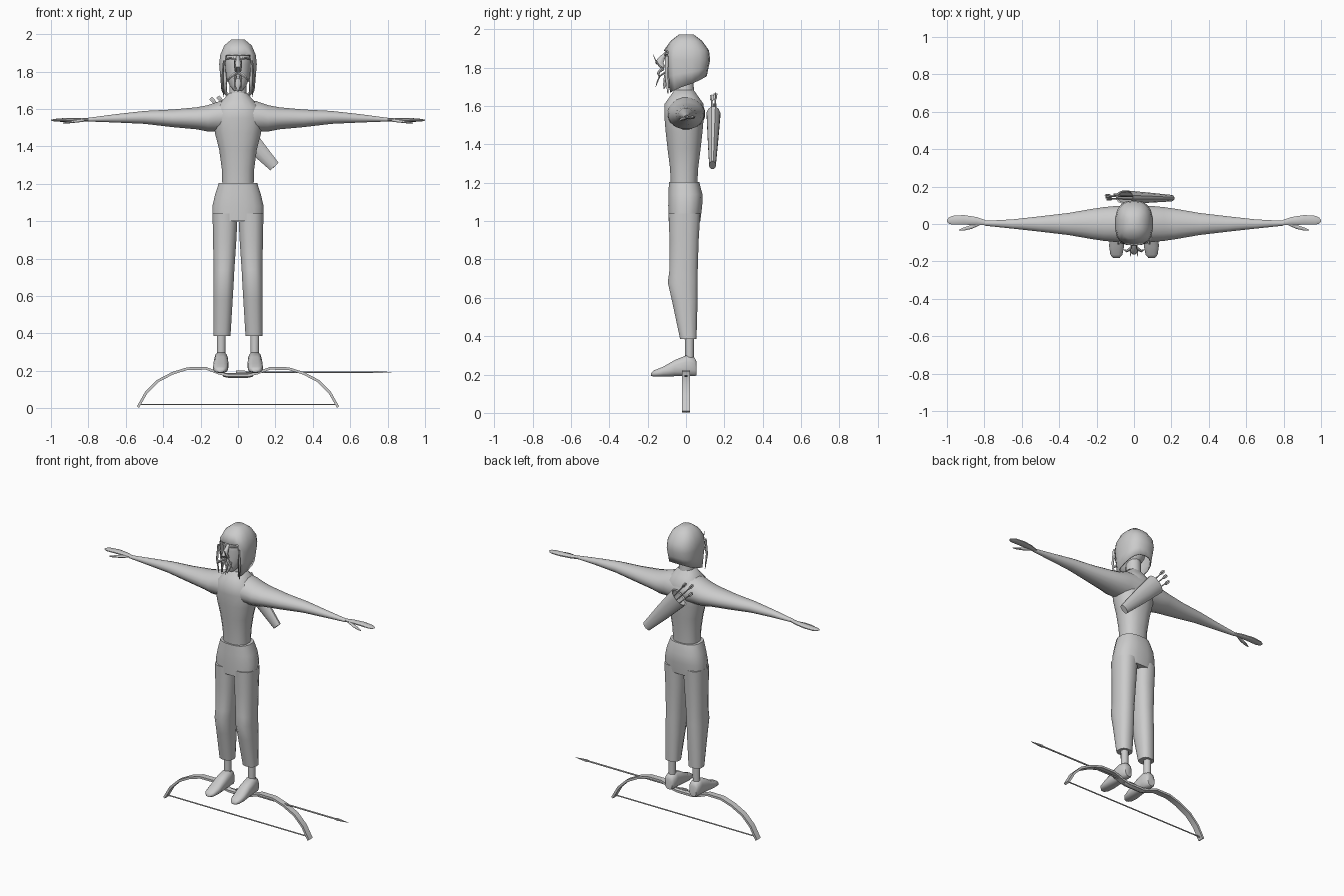
import bpy, bmesh, math
from mathutils import Vector

grey = bpy.data.materials.new("plain grey")
grey.diffuse_color = (0.6, 0.6, 0.6, 1)


def finish(name, bm, mirror=False, angle=50):
    bmesh.ops.recalc_face_normals(bm, faces=bm.faces)
    me = bpy.data.meshes.new(name)
    bm.to_mesh(me)
    bm.free()
    ob = bpy.data.objects.new(name, me)
    bpy.context.collection.objects.link(ob)
    me.materials.append(grey)
    if mirror:
        m = ob.modifiers.new("mirror", 'MIRROR')
        m.use_clip = False
        m.use_mirror_merge = False
    bpy.ops.object.select_all(action='DESELECT')
    ob.select_set(True)
    bpy.context.view_layer.objects.active = ob
    bpy.ops.object.shade_smooth_by_angle(angle=math.radians(angle))
    return ob


def spow(v, p):
    return math.copysign(abs(v) ** p, v)


def sweep(name, rings, up, n=16, axis=None, power=1.0, mirror=False, angle=50):
    """Closed loft through rings of (x, y, z, half_width, half_depth along up)."""
    bm = bmesh.new()
    pts = [Vector(r[:3]) for r in rings]
    up = Vector(up)
    loops = []
    for i, r in enumerate(rings):
        t = Vector(axis) if axis else pts[min(i + 1, len(pts) - 1)] - pts[max(i - 1, 0)]
        side = up.cross(t).normalized()
        top = t.cross(side).normalized()
        loop = []
        for k in range(n):
            a = 2 * math.pi * (k + 0.5) / n
            loop.append(bm.verts.new(pts[i] + side * r[3] * spow(math.cos(a), power)
                                     + top * r[4] * spow(math.sin(a), power)))
        loops.append(loop)
    for a, b in zip(loops, loops[1:]):
        for k in range(n):
            bm.faces.new((a[k], a[(k + 1) % n], b[(k + 1) % n], b[k]))
    bm.faces.new(loops[0])
    bm.faces.new(loops[-1])
    return finish(name, bm, mirror, angle)


X, Y, Z = (1, 0, 0), (0, 1, 0), (0, 0, 1)

# Shirt: torso and sleeves
sweep("torso", [(0, -.01, 1.19, .085, .07), (0, -.01, 1.28, .088, .075), (0, -.01, 1.38, .102, .088),
                (0, -.01, 1.47, .125, .098), (0, -.01, 1.55, .135, .105), (0, -.01, 1.61, .118, .104),
                (0, -.01, 1.65, .08, .075), (0, -.01, 1.685, .05, .05)], Y, axis=Z, power=.85)
sweep("arm", [(0, 0, 1.56, .1, .1), (.1, 0, 1.56, .098, .083), (.16, 0, 1.55, .092, .072),
              (.22, 0, 1.55, .083, .06), (.35, 0, 1.55, .06, .048), (.5, 0, 1.555, .042, .035),
              (.65, 0, 1.55, .025, .023), (.8, .004, 1.543, .013, .01)], Z, axis=X, mirror=True)

# Flat mitten hands with thumbs
sweep("hand", [(.78, .004, 1.543, .012, .009), (.84, .016, 1.543, .022, .01), (.91, .022, 1.542, .027, .011),
               (.97, .02, 1.54, .025, .008), (.99, .018, 1.54, .017, .005), (1, .017, 1.54, .006, .002)],
      Z, 10, X, mirror=True)
sweep("thumb", [(.82, .004, 1.54, .008, .008), (.87, -.016, 1.534, .011, .008),
                (.91, -.027, 1.528, .009, .006), (.935, -.033, 1.525, .003, .002)], Z, 8, mirror=True)

# Trousers
sweep("trouser_seat", [(0, -.01, 1.205, .104, .08), (0, -.003, 1.14, .125, .09), (0, -.004, 1.08, .139, .09),
                       (0, -.008, 1.0, .137, .084)], Y, axis=Z, power=.8)
sweep("trouser_leg", [(.069, -.008, 1.04, .069, .085), (.071, -.01, .9, .064, .078),
                      (.075, -.013, .74, .057, .076), (.077, -.017, .68, .056, .08),
                      (.08, -.006, .58, .053, .068), (.086, .012, .385, .047, .044)], Y, 12, Z,
      power=.8, mirror=True)

# Ankles and shoes
sweep("ankle", [(.09, .018, .42, .025, .025), (.09, .018, .27, .023, .023)], Y, 10, Z, mirror=True)
sweep("shoe", [(.09, .056, .23, .025, .035), (.09, .045, .24, .034, .05), (.09, .005, .247, .037, .056),
               (.091, -.06, .233, .04, .043), (.093, -.12, .215, .041, .026),
               (.094, -.165, .206, .033, .017), (.094, -.183, .2, .016, .008)],
      Z, 12, (0, -1, 0), power=.75, mirror=True)

# Neck and head
sweep("neck", [(0, -.01, 1.64, .056, .058), (0, -.008, 1.70, .046, .05), (0, -.01, 1.8, .045, .05)], Y, 12, Z)
sweep("head", [(0, -.07, 1.695, .02, .025), (0, -.05, 1.725, .046, .055), (0, -.02, 1.78, .068, .085),
               (0, -.01, 1.84, .074, .1), (0, -.005, 1.9, .074, .1), (0, 0, 1.94, .05, .06)], Y, 14, Z)
sweep("nose", [(0, -.095, 1.885, .01, .012), (0, -.128, 1.85, .014, .02),
               (0, -.14, 1.825, .019, .024), (0, -.115, 1.8, .015, .014)], Y, 8, Z)
sweep("brow", [(.012, -.108, 1.868, .007, .006), (.04, -.1, 1.873, .007, .006),
               (.066, -.07, 1.866, .004, .004)], Y, 6, mirror=True)

# Hood: full crown, open at the face, longer at the front of the cheeks
bm = bmesh.new()
cols = 18
levels = [(1.972, .035, .04), (1.94, .074, .082), (1.89, .096, .118), (1.84, .102, .124)]
grid = []
for row in range(6):
    line = []
    for c in range(cols):
        phi = 2 * math.pi * c / cols
        front = (1 + math.cos(phi)) / 2
        if row < 4:
            z, rx, ry = levels[row]
        else:
            bottom = 1.755 - .095 * front
            f = (row - 3) / 2
            z = 1.84 + (bottom - 1.84) * f
            rx, ry = .102 - .012 * f, .124 - .018 * f
        line.append(bm.verts.new((rx * spow(math.sin(phi), .8),
                                  -ry * spow(math.cos(phi), .8) + .002, z)))
    grid.append(line)
bm.faces.new(grid[0])
for r in range(5):
    for c in range(cols):
        if r >= 2 and (c < 2 or c >= cols - 2):
            continue
        d = (c + 1) % cols
        bm.faces.new((grid[r][c], grid[r][d], grid[r + 1][d], grid[r + 1][c]))
bmesh.ops.delete(bm, geom=[v for v in bm.verts if not v.link_faces], context='VERTS')
hood = finish("hood", bm)
thick = hood.modifiers.new("thickness", 'SOLIDIFY')
thick.thickness = .008
thick.offset = -1

# Moustache, beard and side locks
sweep("moustache", [(.004, -.12, 1.795, .01, .009), (.022, -.135, 1.785, .009, .009),
                    (.04, -.145, 1.77, .007, .007), (.055, -.138, 1.75, .002, .002)], Y, 6, mirror=True)
sweep("upswept_whisker", [(.008, -.118, 1.79, .006, .006), (.014, -.14, 1.81, .005, .005),
                          (.018, -.157, 1.835, .004, .004), (.02, -.172, 1.87, .001, .001)],
      X, 6, mirror=True)
sweep("chin_beard", [(0, -.095, 1.765, .026, .02), (0, -.102, 1.735, .021, .017),
                     (0, -.11, 1.71, .01, .01), (0, -.115, 1.69, .002, .002)], Y, 8, Z)
sweep("beard_strand", [(.012, -.11, 1.775, .006, .006), (.017, -.138, 1.755, .005, .005),
                       (.018, -.15, 1.725, .004, .004), (.014, -.158, 1.7, .001, .001)],
      X, 6, mirror=True)
sweep("side_lock", [(.076, -.1, 1.86, .005, .008), (.084, -.102, 1.76, .006, .009),
                    (.076, -.094, 1.665, .002, .003)], Y, 6, mirror=True)

# Quiver slung across the back, with arrows standing out of its mouth
low, d = Vector((.195, .138, 1.292)), Vector((-.68, .015, .73)).normalized()


def along(t, off=0, dy=0):
    return tuple(low + d * t + Vector((.73, 0, .68)) * off + Vector((0, dy, 0)))


sweep("quiver", [(*along(0), .031, .018), (*along(.18), .05, .028), (*along(.36), .064, .037),
                 (*along(.355), .056, .03), (*along(.2), .045, .02)], Y, 12, tuple(d), angle=40)
for i, (off, dy, end) in enumerate([(-.035, .005, .47), (0, -.01, .5), (.033, .008, .48)]):
    sweep(f"quiver_arrow_{i}", [(*along(.2, off * .6, dy), .004, .004), (*along(end, off, dy), .004, .004)],
          Y, 6)
    for k, (w, h) in enumerate([(.014, .0015), (.0015, .014)]):
        sweep(f"quiver_fletching_{i}_{k}", [(*along(end - .045, off, dy), w * .4, h * .4),
                                            (*along(end - .03, off, dy), w, h),
                                            (*along(end, off, dy), w, h)], Y, 4)

# Bow, string and loose arrow at the feet
half = [(.535, .006), (.49, .085), (.43, .145), (.35, .187), (.27, .212), (.17, .213), (.1, .187), (.06, .177)]
path = [(-x, z) for x, z in half] + [(x, z) for x, z in reversed(half)]
sweep("bow", [(x, 0, z, .01, .028) for x, z in path], Y, 4, angle=30)
sweep("bow_grip", [(-.08, 0, .18, .012, .016), (-.05, 0, .175, .014, .018),
                   (.05, 0, .175, .014, .018), (.08, 0, .18, .012, .016)], Y, 8)
sweep("bow_string", [(-.53, 0, .02, .004, .004), (.53, 0, .02, .004, .004)], Y, 6)
sweep("arrow_shaft", [(-.01, 0, .193, .005, .005), (.76, 0, .193, .005, .005)], Y, 6)
sweep("arrow_head", [(.72, 0, .193, .005, .005), (.735, 0, .193, .008, .011),
                     (.82, 0, .193, .001, .001)], Y, 4)
for k, (w, h) in enumerate([(.014, .0015), (.0015, .014)]):
    sweep(f"arrow_fletching_{k}", [(-.01, 0, .193, w, h), (.03, 0, .193, w, h),
                                   (.05, 0, .193, w * .3, h * .3)], Y, 4)
